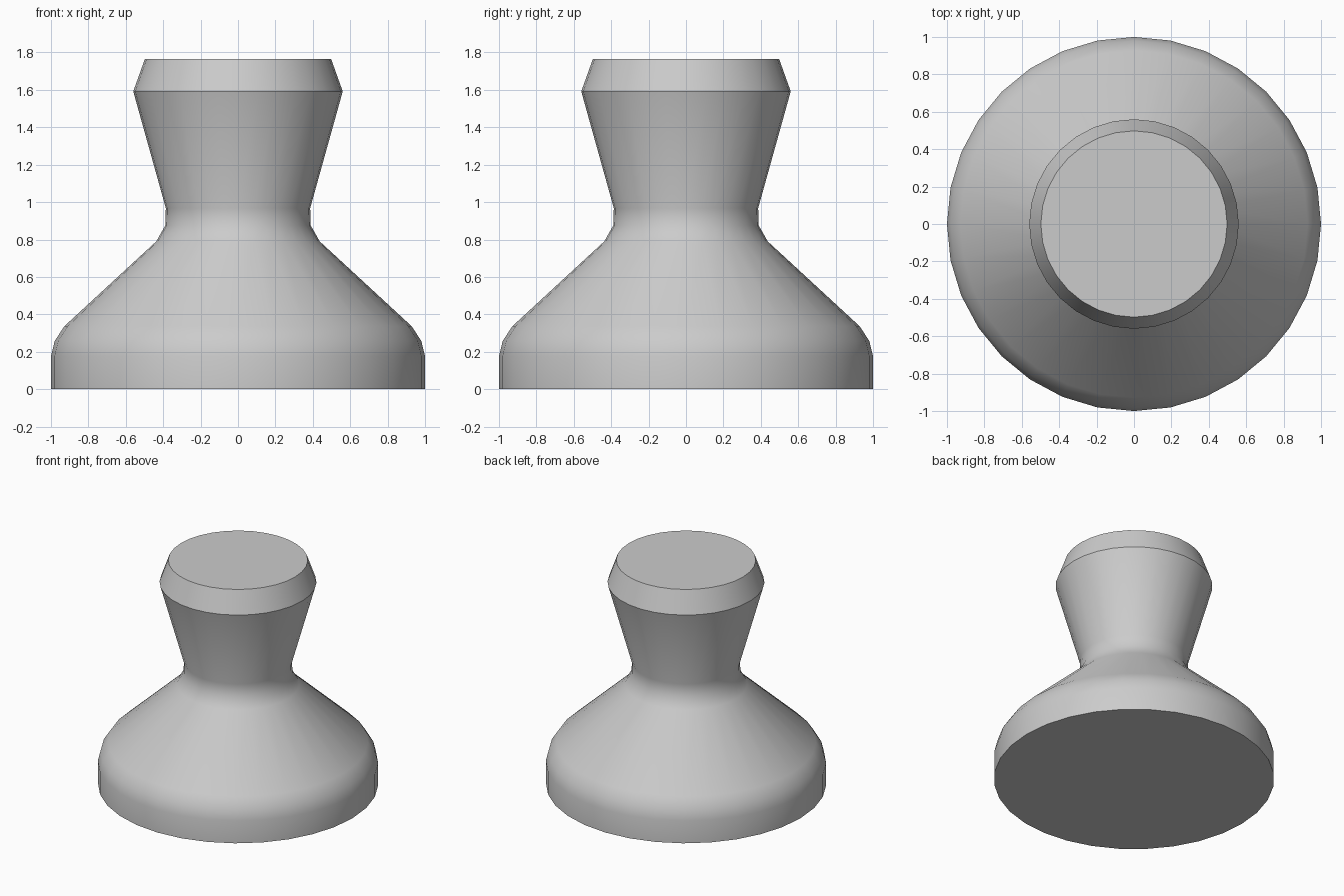
import bpy, bmesh, math

if "Cube" in bpy.data.objects:
    bpy.data.objects.remove(bpy.data.objects["Cube"])

SIDES = 32

# Profile of the knob as (radius, height), bottom to top
profile = [
    (1.0, 0.0), (1.0, 0.177), (0.98, 0.258), (0.928, 0.337),   # rounded foot
    (0.437, 0.79), (0.389, 0.875), (0.386, 0.968),             # waist
    (0.56, 1.592), (0.498, 1.765),                             # grip and bevelled rim
]

bm = bmesh.new()
rings = [[bm.verts.new((r * math.cos(2 * math.pi * i / SIDES),
                        r * math.sin(2 * math.pi * i / SIDES), z))
          for i in range(SIDES)] for r, z in profile]

# Side walls
for low, high in zip(rings, rings[1:]):
    for i in range(SIDES):
        j = (i + 1) % SIDES
        bm.faces.new((low[i], low[j], high[j], high[i]))

# Flat base and top
bm.faces.new(rings[0][::-1])
bm.faces.new(rings[-1])

mesh = bpy.data.meshes.new("knob")
bm.to_mesh(mesh)
bm.free()
knob = bpy.data.objects.new("knob", mesh)
bpy.context.collection.objects.link(knob)

# Smooth walls, crisp rim and base edges
bpy.context.view_layer.objects.active = knob
knob.select_set(True)
bpy.ops.object.shade_smooth_by_angle(angle=math.radians(33))
